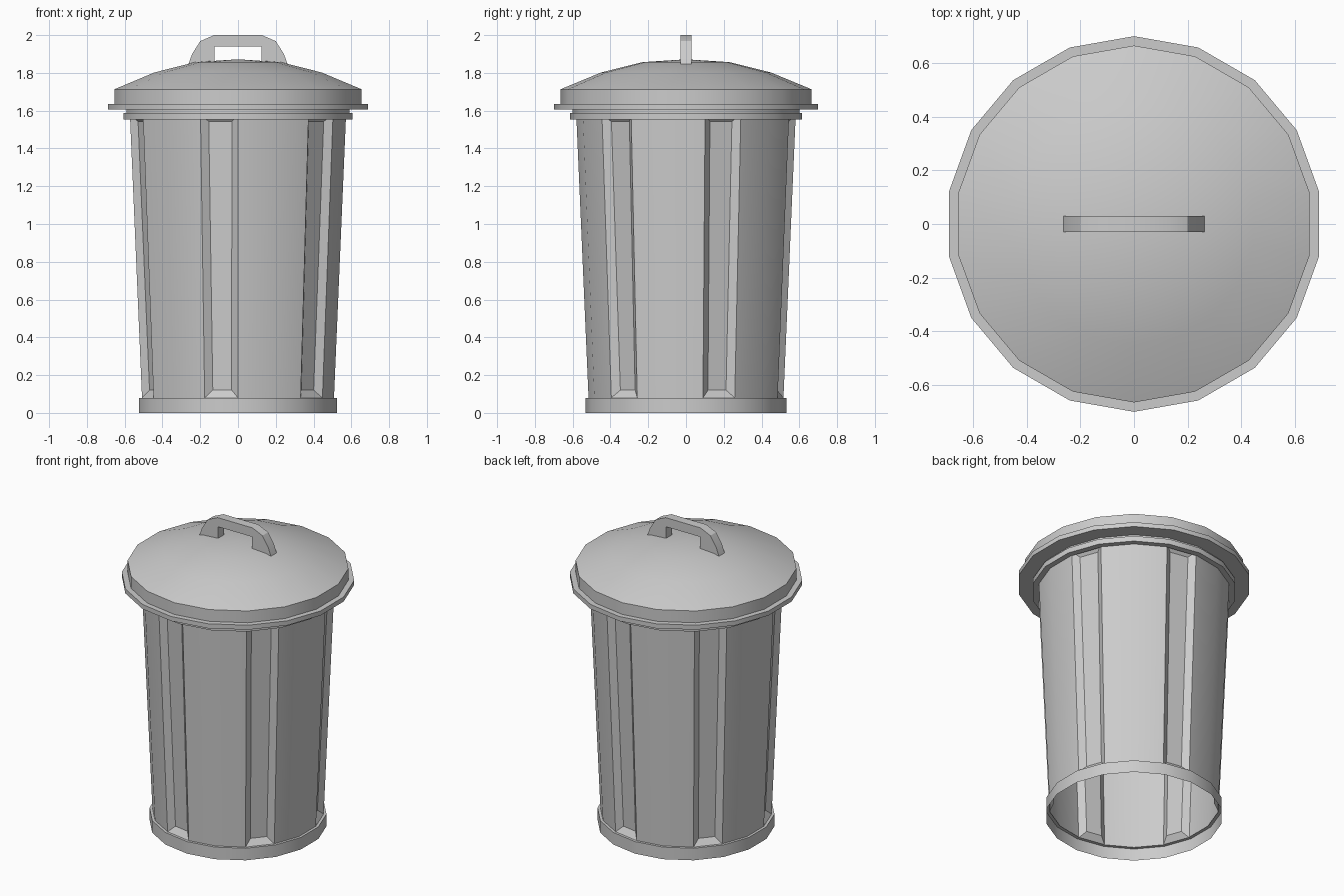
import bpy, bmesh, math

if "Cube" in bpy.data.objects:
    bpy.data.objects.remove(bpy.data.objects["Cube"])

SIDES = 18


def finish(name, bm, angle=30):
    me = bpy.data.meshes.new(name)
    bm.to_mesh(me)
    bm.free()
    ob = bpy.data.objects.new(name, me)
    bpy.context.collection.objects.link(ob)
    bpy.ops.object.select_all(action='DESELECT')
    ob.select_set(True)
    bpy.context.view_layer.objects.active = ob
    bpy.ops.object.shade_smooth_by_angle(angle=math.radians(angle))
    return ob


def lathe(profile):
    """Revolve (radius, z) points, listed bottom to top, with a corner on the y axis."""
    bm = bmesh.new()
    rings = []
    for r, z in profile:
        if r == 0:
            rings.append([bm.verts.new((0, 0, z))] * SIDES)
            continue
        angles = [math.pi / 2 + 2 * math.pi * i / SIDES for i in range(SIDES)]
        rings.append([bm.verts.new((r * math.cos(a), r * math.sin(a), z)) for a in angles])
    for lo, hi in zip(rings, rings[1:]):
        for i in range(SIDES):
            j = (i + 1) % SIDES
            bm.faces.new(list(dict.fromkeys((lo[i], lo[j], hi[j], hi[i]))))
    bm.normal_update()
    return bm


# Tapered body: every third panel is pressed inwards
body = lathe([(0.516, 0.08), (0.581, 1.58)])
panels = []
for f in body.faces:
    c = f.calc_center_median()
    a = math.degrees(math.atan2(c.y, c.x))
    if round(a - 20) % 60 == 0:
        panels.append(f)
bmesh.ops.inset_individual(body, faces=panels, thickness=0.055, depth=-0.03)
finish("can_body", body)

# Open foot band and top rim
finish("foot_band", lathe([(0.533, 0), (0.533, 0.08), (0.512, 0.08)]))
finish("can_rim", lathe([(0.575, 1.553), (0.615, 1.553), (0.615, 1.588),
                         (0.60, 1.588), (0.60, 1.605)]))

# Domed lid with flange
finish("lid", lathe([(0.595, 1.605), (0.70, 1.605), (0.70, 1.635), (0.665, 1.635),
                     (0.665, 1.713), (0.45, 1.802), (0.23, 1.857), (0, 1.872)]))

# Arched handle: half outline mirrored, extruded along y
half = [(0.125, 1.845), (0.125, 1.94)]
outer = [(0.265, 1.84), (0.243, 1.90), (0.20, 1.968), (0.127, 2.0)]
right = half[::-1] + outer
outline = right + [(-x, z) for x, z in reversed(right)]
bm = bmesh.new()
front = bm.faces.new([bm.verts.new((x, -0.03, z)) for x, z in outline])
ext = bmesh.ops.extrude_face_region(bm, geom=[front])
bmesh.ops.translate(bm, vec=(0, 0.06, 0),
                    verts=[v for v in ext["geom"] if isinstance(v, bmesh.types.BMVert)])
if len([f for f in bm.faces if len(f.verts) > 4]) < 2:
    bm.faces.new([v for v in bm.verts if v.co.y < 0])
bmesh.ops.recalc_face_normals(bm, faces=bm.faces)
finish("lid_handle", bm)
